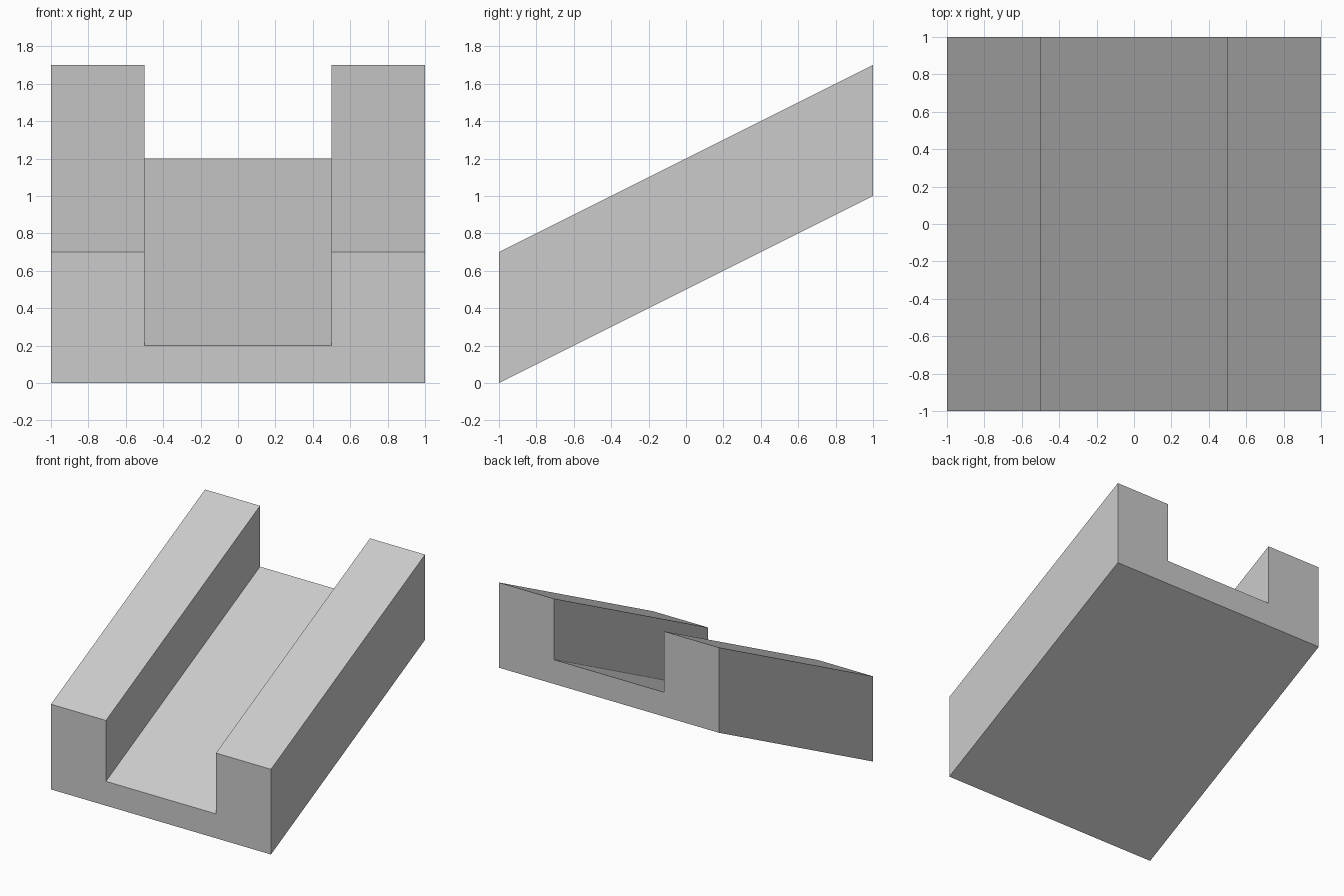
import bpy, bmesh

if "Cube" in bpy.data.objects:
    bpy.data.objects.remove(bpy.data.objects["Cube"])

# U-shaped channel section (x, z) at the front end
section = [(-1, 0), (1, 0), (1, 0.7), (0.5, 0.7),
           (0.5, 0.2), (-0.5, 0.2), (-0.5, 0.7), (-1, 0.7)]
length, rise = 2.0, 1.0

# Sloped channel: sweep the upright section back and up
bm = bmesh.new()
front = bm.faces.new([bm.verts.new((x, -length / 2, z)) for x, z in section])
swept = bmesh.ops.extrude_face_region(bm, geom=[front], use_keep_orig=True)
back_verts = [g for g in swept["geom"] if isinstance(g, bmesh.types.BMVert)]
bmesh.ops.translate(bm, verts=back_verts, vec=(0, length, rise))
bmesh.ops.recalc_face_normals(bm, faces=bm.faces)

mesh = bpy.data.meshes.new("sloped_channel")
bm.to_mesh(mesh)
bm.free()
bpy.context.collection.objects.link(bpy.data.objects.new("sloped_channel", mesh))
